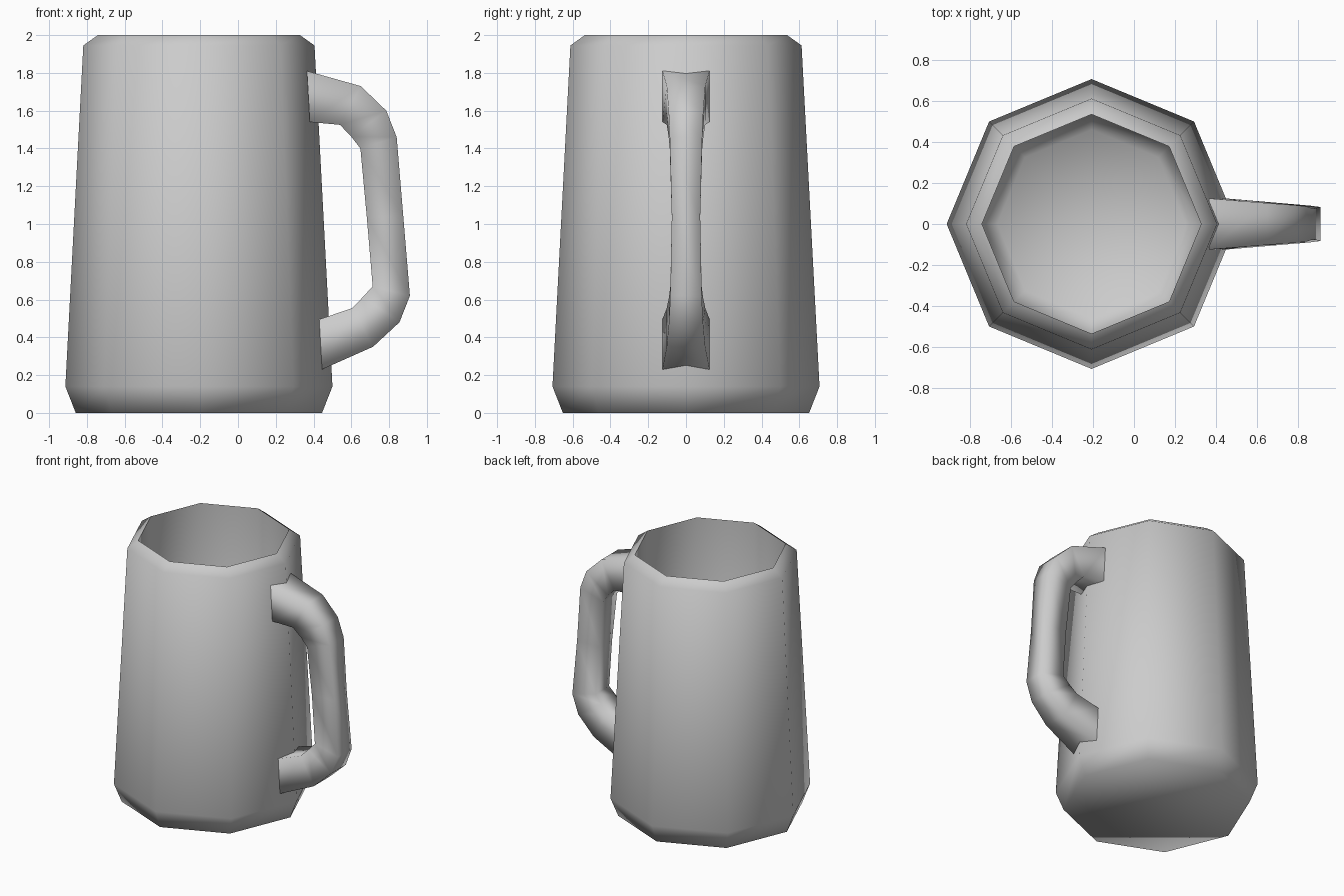
import bpy, bmesh, math

if "Cube" in bpy.data.objects:
    bpy.data.objects.remove(bpy.data.objects["Cube"])

CX = -0.207   # body axis
SIDES = 8


def finish(name, bm, angle):
    bmesh.ops.recalc_face_normals(bm, faces=bm.faces[:])
    me = bpy.data.meshes.new(name)
    bm.to_mesh(me)
    bm.free()
    ob = bpy.data.objects.new(name, me)
    bpy.context.collection.objects.link(ob)
    bpy.ops.object.select_all(action='DESELECT')
    ob.select_set(True)
    bpy.context.view_layer.objects.active = ob
    bpy.ops.object.shade_smooth_by_angle(angle=math.radians(angle))
    return ob


def bridge(bm, rings):
    for a, b in zip(rings, rings[1:]):
        n = len(a)
        for i in range(n):
            j = (i + 1) % n
            bm.faces.new((a[i], a[j], b[j], b[i]))


# Mug body: octagonal profile going up the outside and down the inside
profile = [(0.652, 0), (0.707, 0.14), (0.612, 1.945), (0.535, 2.0),
           (0.54, 0.22), (0.46, 0.13)]
bm = bmesh.new()
rings = []
for r, z in profile:
    rings.append([bm.verts.new((CX + r * math.cos(math.tau * i / SIDES),
                                r * math.sin(math.tau * i / SIDES), z))
                  for i in range(SIDES)])
bridge(bm, rings)
bm.faces.new(rings[0])
# Inner floor as a fan
centre = bm.verts.new((CX, 0, 0.12))
for i in range(SIDES):
    bm.faces.new((rings[-1][i], rings[-1][(i + 1) % SIDES], centre))
finish("mug_body", bm, 72)

# Handle: four-sided bent bar, (outer x, z, inner x, z, half width)
stations = [
    (0.365, 1.81, 0.38, 1.54, 0.125),
    (0.65, 1.73, 0.54, 1.525, 0.102),
    (0.785, 1.60, 0.60, 1.462, 0.092),
    (0.84, 1.46, 0.648, 1.40, 0.086),
    (0.875, 1.04, 0.682, 1.035, 0.075),
    (0.91, 0.62, 0.713, 0.67, 0.083),
    (0.855, 0.48, 0.66, 0.612, 0.09),
    (0.715, 0.35, 0.605, 0.555, 0.102),
    (0.445, 0.23, 0.43, 0.495, 0.125),
]
bm = bmesh.new()
rings = []
for ox, oz, ix, iz, w in stations:
    rings.append([bm.verts.new(p) for p in
                  ((ox, -w, oz), (ox, w, oz), (ix, w, iz), (ix, -w, iz))])
bridge(bm, rings)
finish("handle", bm, 120)
